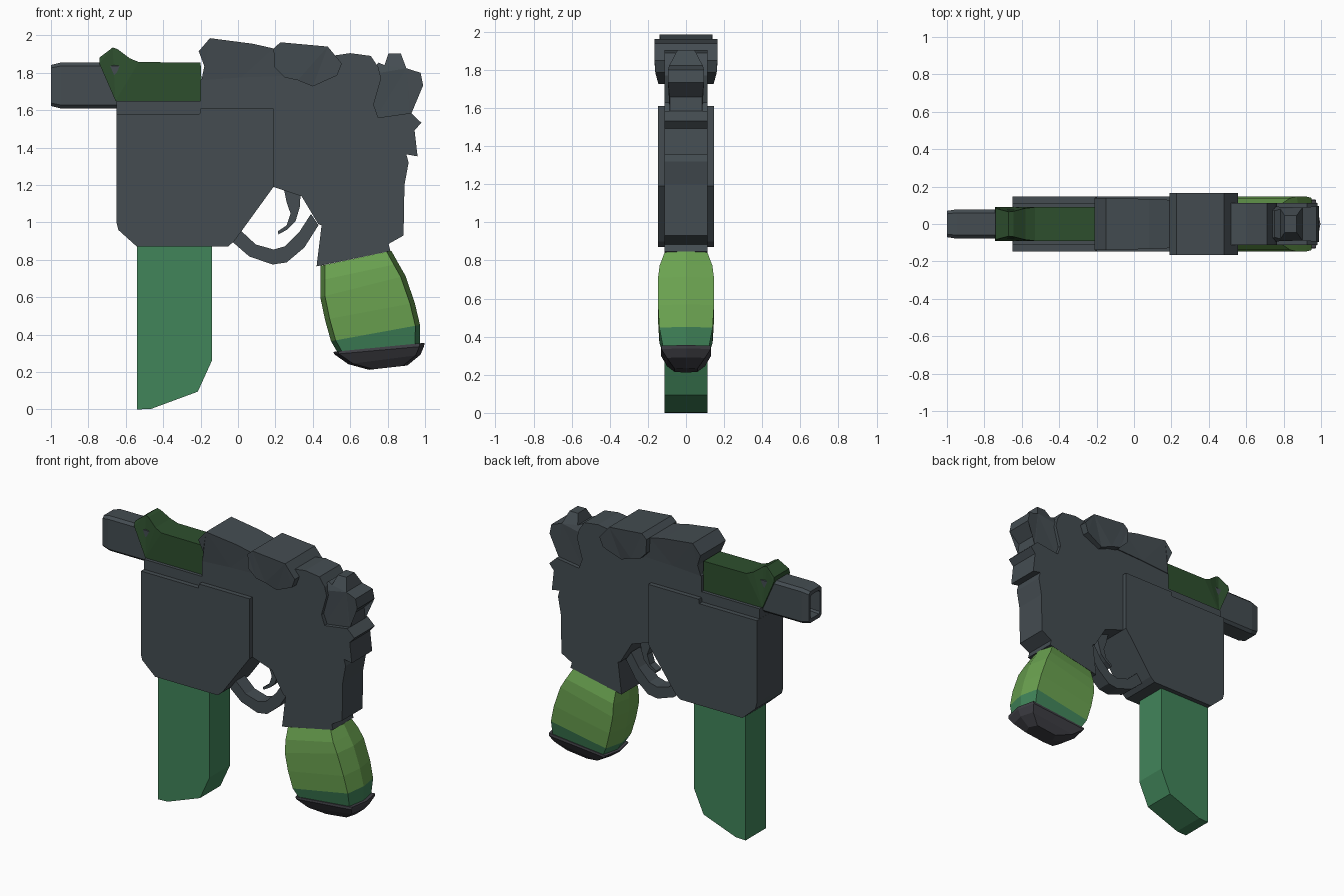
import bpy, bmesh


def material(name, rgb):
    m = bpy.data.materials.new(name)
    m.diffuse_color = (*rgb, 1)
    return m


GREY = material("gunmetal_grey", (0.058, 0.073, 0.083))
CAP = material("dark_slate", (0.050, 0.050, 0.060))
LIGHT = material("leaf_green", (0.145, 0.36, 0.08))
TEAL = material("sea_green", (0.053, 0.232, 0.102))
DARK = material("forest_green", (0.027, 0.078, 0.027))


def finish(bm, name, mats):
    bmesh.ops.recalc_face_normals(bm, faces=bm.faces)
    me = bpy.data.meshes.new(name)
    bm.to_mesh(me)
    bm.free()
    for m in mats:
        me.materials.append(m)
    ob = bpy.data.objects.new(name, me)
    bpy.context.collection.objects.link(ob)
    return ob


def prism(name, pts, width, mat):
    """Side profile (x, z) extruded to both sides; width may depend on x, z."""
    w = width if callable(width) else (lambda x, z: width)
    bm = bmesh.new()
    a = [bm.verts.new((x, -w(x, z), z)) for x, z in pts]
    b = [bm.verts.new((x, w(x, z), z)) for x, z in pts]
    bm.faces.new(a)
    bm.faces.new(b[::-1])
    n = len(pts)
    for i in range(n):
        j = (i + 1) % n
        bm.faces.new((a[i], b[i], b[j], a[j]))
    # split the sides so tapered widths stay clean
    if callable(width):
        bmesh.ops.triangulate(bm, faces=[f for f in bm.faces if len(f.verts) > 4])
    return finish(bm, name, [mat])


def loft(name, rings, mats, rule=lambda i: 0):
    """Skin a series of rings; rule gives the material of each band."""
    bm = bmesh.new()
    vs = [[bm.verts.new(p) for p in r] for r in rings]
    n = len(rings[0])
    for k in range(len(vs) - 1):
        for i in range(n):
            j = (i + 1) % n
            f = bm.faces.new((vs[k][i], vs[k][j], vs[k + 1][j], vs[k + 1][i]))
            f.material_index = rule(k)
    bm.faces.new(vs[0]).material_index = rule(0)
    bm.faces.new(vs[-1]).material_index = rule(len(vs) - 2)
    return finish(bm, name, mats)


def ramp(v, v0, v1, a, b):
    t = min(1, max(0, (v - v0) / (v1 - v0)))
    return a + (b - a) * t


# Main frame with grip socket and toothed rear edge
prism("frame", [
    (-.649, 1.5), (-.649, 1.65), (-.2, 1.65), (-.2, 1.76), (-.15, 1.82), (.2, 1.9),
    (.5, 1.89), (.60, 1.905), (.71, 1.89), (.75, 1.83), (.765, 1.77), (.725, 1.63),
    (.75, 1.56), (.925, 1.585), (.98, 1.533), (.944, 1.492), (.96, 1.353),
    (.90, 1.364), (.912, 1.32), (.89, 1.2), (.885, .93), (.805, .885), (.815, .847),
    (.42, .765), (.447, .985), (.43, .99), (.34, 1.14), (.19, 1.19), (.1, 1.2),
    (-.1, 1.5)], .113, GREY)

# Wide magazine housing
prism("magazine_housing", [
    (-.65, 1.58), (-.205, 1.58), (-.2, 1.61), (.19, 1.61), (.19, 1.19), (-.02, .9),
    (-.055, .87), (-.54, .87), (-.64, .96), (-.65, 1.0)], .146, GREY)

# Magazine
prism("magazine", [(-.54, .9), (-.14, .9), (-.14, .26), (-.215, .095),
                   (-.465, .003), (-.54, 0)], .113, TEAL)

# Upper receiver, flaring outwards to the top front
prism("upper_receiver", [
    (-.195, 1.76), (-.18, 1.835), (-.21, 1.915), (-.15, 1.985), (.08, 1.955),
    (.19, 1.93), (.3, 1.92), (.3, 1.785), (.02, 1.775)],
    lambda x, z: min(ramp(z, 1.76, 1.9, .116, .14), ramp(x, -.1, .3, .14, .125)), GREY)

# Bulky rear sight block
prism("rear_sight_block", [
    (.19, 1.93), (.227, 1.963), (.48, 1.94), (.555, 1.85), (.53, 1.786), (.40, 1.727),
    (.32, 1.76), (.25, 1.775), (.195, 1.83)],
    lambda x, z: ramp(z, 1.727, 1.8, .145, .165), GREY)

# Hammer
prism("hammer", [
    (.70, 1.79), (.752, 1.855), (.783, 1.84), (.805, 1.904), (.87, 1.904), (.90, 1.824),
    (.976, 1.80), (.99, 1.733), (.917, 1.658), (.926, 1.58), (.92, 1.5), (.7, 1.5)],
    lambda x, z: ramp(z, 1.81, 1.905, .095, .045) if z > 1.7 else .085, GREY)

# Front sight shroud, narrowed at the bump
prism("front_sight", [
    (-.655, 1.65), (-.742, 1.85), (-.74, 1.882), (-.67, 1.935), (-.645, 1.927),
    (-.58, 1.878), (-.53, 1.857), (-.2, 1.855), (-.19, 1.65)],
    lambda x, z: ramp(z, 1.86, 1.935, .09, .065), DARK)


# Barrel with chamfered muzzle and square bore
def barrel_ring(x, s):
    w, h, c = .078 * s, .122 * s, .018 * s
    q = [(-w, -h + c), (-w + c, -h), (w - c, -h), (w, -h + c),
         (w, h - c), (w - c, h), (-w + c, h), (-w, h - c)]
    return [(x, y, 1.732 + z) for y, z in q]


loft("barrel", [barrel_ring(x, s) for x, s in
                ((-.93, .62), (-1, .68), (-1, .9), (-.95, 1), (-.6, 1))], [GREY])

# Trigger guard and trigger
prism("trigger_guard", [
    (-.04, .905), (.06, .818), (.185, .775), (.26, .786), (.355, .866), (.43, .985),
    (.39, 1.045), (.33, .952), (.25, .872), (.19, .855), (.095, .882), (-.0, .97)],
    .05, GREY)
prism("trigger", [
    (.243, 1.19), (.335, 1.16), (.33, 1.08), (.307, 1.005), (.265, .963), (.217, .936),
    (.212, .952), (.26, .984), (.281, 1.048), (.26, 1.107)], .028, GREY)


# Grip and its base cap: rings given by front point, back point and half width
def grip_ring(fx, fz, bx, bz, w, d=.025):
    dx, dz = bx - fx, bz - fz

    def at(t, y):
        return (fx + dx * t, y, fz + dz * t)
    t = d / dx
    return [at(0, 0), at(t, w), at(1 - t, w), at(1, 0), at(1 - t, -w), at(t, -w)]


loft("grip", [grip_ring(*r) for r in (
    (.44, .768, .82, .848, .112), (.44, .69, .858, .78, .138), (.44, .60, .895, .715, .147),
    (.465, .48, .945, .57, .147), (.497, .365, .973, .452, .14), (.535, .30, .972, .345, .12))],
    [LIGHT, TEAL], lambda k: 1 if k == 4 else 0)
loft("grip_cap", [grip_ring(*r) for r in (
    (.51, .308, .997, .356, .128), (.515, .295, .995, .338, .13), (.59, .242, .975, .292, .10),
    (.70, .212, .905, .235, .06))], [CAP])
